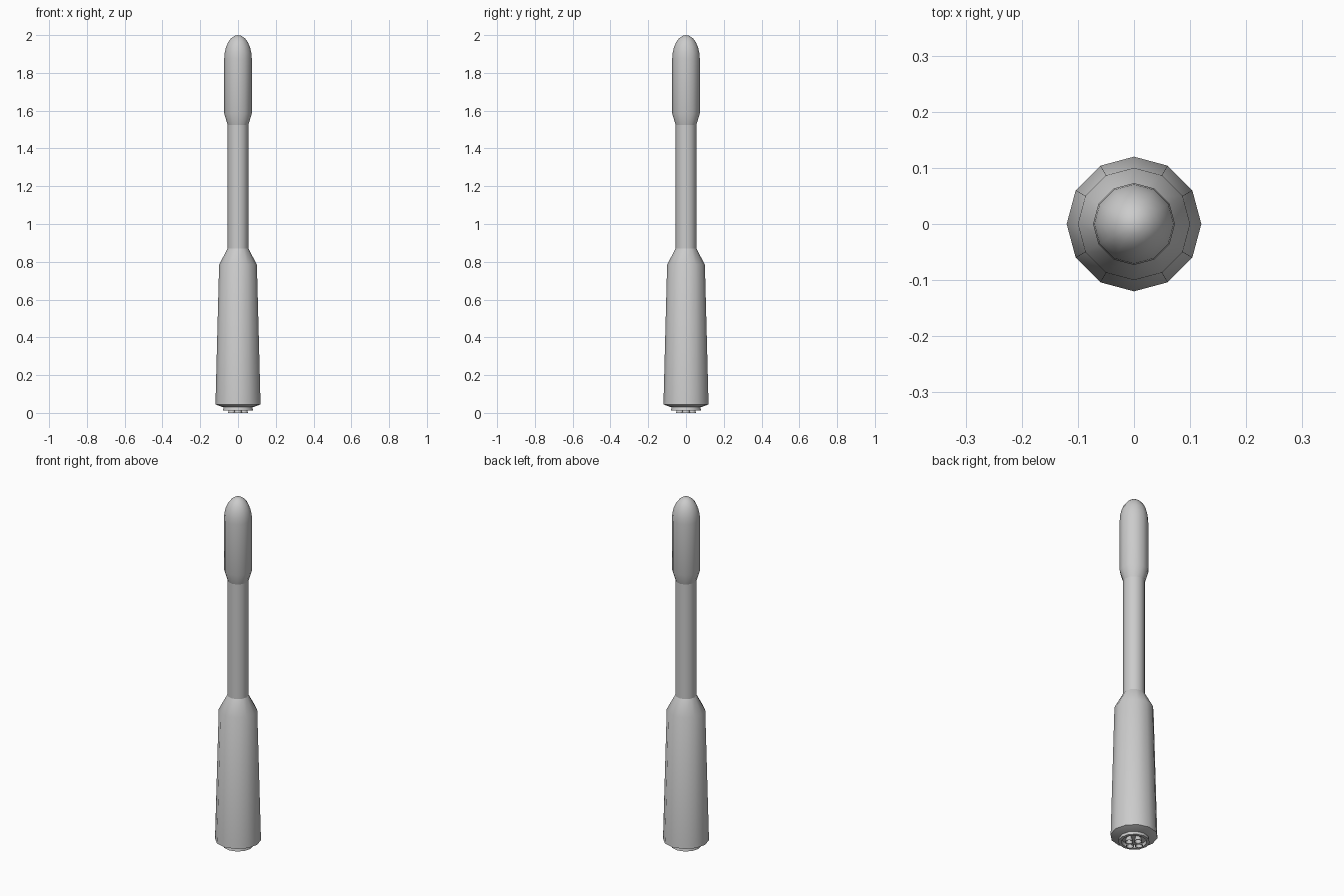
import bpy, math

cube = bpy.data.objects.get("Cube")
if cube:
    bpy.data.objects.remove(cube)

SIDES = 12


def material(name, value):
    m = bpy.data.materials.new(name)
    m.use_nodes = True
    m.diffuse_color = (value, value, value, 1)
    m.node_tree.nodes["Principled BSDF"].inputs["Base Color"].default_value = (value, value, value, 1)
    return m


grey = material("light grey", 0.6)


def lathe(name, profile, sides=SIDES, centre=(0, 0), smooth=30.5):
    """Revolve (radius, height) points around z; a zero radius closes to a point."""
    verts, faces, rings = [], [], []
    for r, z in profile:
        n = 1 if r == 0 else sides
        rings.append([len(verts) + i for i in range(n)])
        for i in range(n):
            a = math.tau * i / sides
            verts.append((r * math.cos(a), r * math.sin(a), z))
    for low, high in zip(rings, rings[1:]):
        for i in range(sides):
            j = (i + 1) % sides
            quad = [low[i % len(low)], low[j % len(low)],
                    high[j % len(high)], high[i % len(high)]]
            faces.append(list(dict.fromkeys(quad)))
    mesh = bpy.data.meshes.new(name)
    mesh.from_pydata(verts, [], faces)
    mesh.materials.append(grey)
    obj = bpy.data.objects.new(name, mesh)
    obj.location = (centre[0], centre[1], 0)
    bpy.context.collection.objects.link(obj)
    bpy.ops.object.select_all(action='DESELECT')
    obj.select_set(True)
    bpy.context.view_layer.objects.active = obj
    bpy.ops.object.shade_smooth_by_angle(angle=math.radians(smooth))
    return obj


# Tapered lower stage with chamfered base and sloped shoulder
lathe("lower_stage", [(0, 0.03), (0.08, 0.03), (0.12, 0.045), (0.119, 0.06),
                      (0.1, 0.785), (0.055, 0.87)])

# Slim upper stage
lathe("upper_stage", [(0.055, 0.87), (0.055, 1.525)])

# Payload fairing with flared base and rounded nose
nose = [(0.073 * math.cos(a), 1.875 + 0.125 * math.sin(a))
        for a in (math.pi / 2 * k / 6 for k in range(6))]
lathe("fairing", [(0.055, 1.525), (0.073, 1.585)] + nose + [(0, 2.0)])

# Open engine collar, outer wall and inner wall
lathe("engine_collar", [(0.062, 0.03), (0.064, 0.012), (0.08, 0.012), (0.076, 0.03)])

# Cluster of four open engine bells
for k in range(4):
    a = math.pi / 2 * k
    lathe("engine_bell_%d" % (k + 1),
          [(0.008, 0.03), (0.018, 0.0), (0.021, 0.0), (0.012, 0.03)],
          centre=(0.032 * math.cos(a), 0.032 * math.sin(a)))
